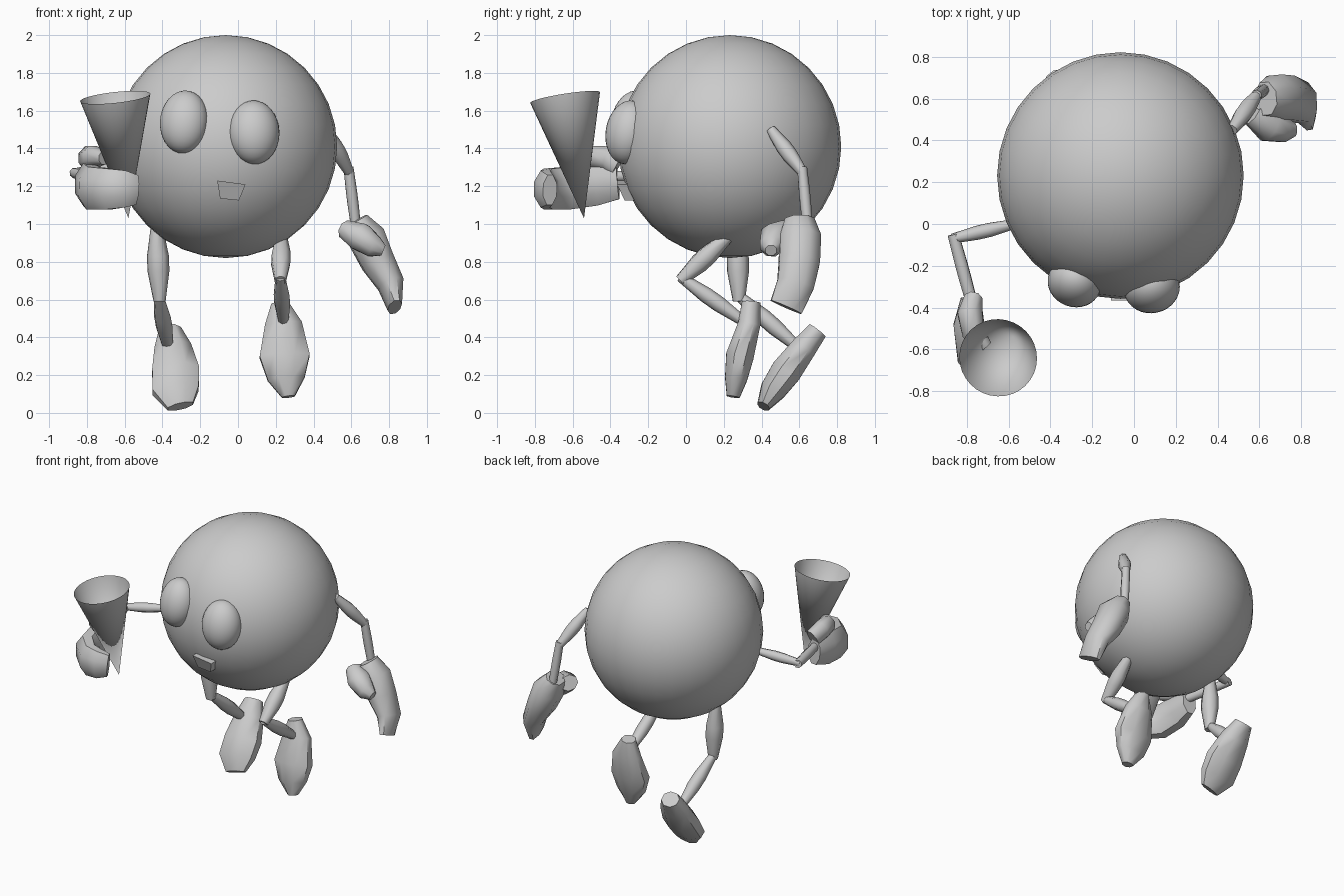
import bpy, bmesh, math
from mathutils import Vector, Matrix

if "Cube" in bpy.data.objects:
    bpy.data.objects.remove(bpy.data.objects["Cube"])

grey = bpy.data.materials.new("plain_grey")
grey.use_nodes = True
colour = (0.6, 0.6, 0.6, 1)
grey.diffuse_color = colour
grey.node_tree.nodes["Principled BSDF"].inputs["Base Color"].default_value = colour


def finish(name, bm, angle=50, matrix=None):
    """Turn a bmesh into a named, shaded object."""
    if matrix:
        bm.transform(matrix)
    mesh = bpy.data.meshes.new(name)
    bm.to_mesh(mesh)
    bm.free()
    mesh.materials.append(grey)
    ob = bpy.data.objects.new(name, mesh)
    bpy.context.collection.objects.link(ob)
    bpy.ops.object.select_all(action='DESELECT')
    ob.select_set(True)
    bpy.context.view_layer.objects.active = ob
    bpy.ops.object.shade_smooth_by_angle(angle=math.radians(angle))
    return ob


def ellipsoid(name, centre, radii, tilt=0, turn=0):
    bm = bmesh.new()
    bmesh.ops.create_uvsphere(bm, u_segments=32, v_segments=16, radius=1)
    rot = Matrix.Rotation(turn, 4, 'Z') @ Matrix.Rotation(tilt, 4, 'X')
    finish(name, bm, 60, Matrix.Translation(centre) @ rot @ Matrix.Diagonal((*radii, 1)))


def loft(name, sections, side, sides=8):
    """Skin elliptical sections (x, y, z, half width, half thickness)."""
    bm = bmesh.new()
    pts = [Vector(s[:3]) for s in sections]
    rings = []
    for i, (p, s) in enumerate(zip(pts, sections)):
        tangent = (pts[min(i + 1, len(pts) - 1)] - pts[max(i - 1, 0)]).normalized()
        thick = tangent.cross(Vector(side)).normalized()
        wide = thick.cross(tangent)
        angles = [math.tau * (k + 0.5) / sides for k in range(sides)]
        rings.append([bm.verts.new(p + wide * math.cos(a) * s[3] * 1.06
                                   + thick * math.sin(a) * s[4] * 1.06) for a in angles])
    for a, b in zip(rings, rings[1:]):
        for k in range(sides):
            n = (k + 1) % sides
            bm.faces.new((a[k], a[n], b[n], b[k]))
    bm.faces.new(rings[0])
    bm.faces.new(rings[-1])
    bmesh.ops.recalc_face_normals(bm, faces=bm.faces)
    finish(name, bm, 55)


def bone(name, start, end, tip, belly):
    """Limb segment that swells in the middle."""
    a, b = Vector(start), Vector(end)
    radii = ((0, tip), (0.4, belly), (0.6, belly), (1, tip))
    loft(name, [(*a.lerp(b, t), r, r) for t, r in radii], (1, 0.3, 0.1))


# Body and eyes
ellipsoid("body", (-0.065, 0.232, 1.41), (0.59, 0.59, 0.59))
ellipsoid("right_eye", (-0.285, -0.28, 1.54), (0.13, 0.115, 0.168), -0.2, -0.35)
ellipsoid("left_eye", (0.085, -0.305, 1.485), (0.135, 0.12, 0.17), -0.17, 0.2)

# Mouth wedge
bm = bmesh.new()
outline = ((-0.11, -0.365, 1.23), (0.04, -0.365, 1.21), (0.005, -0.325, 1.125), (-0.095, -0.325, 1.135))
face = bm.faces.new([bm.verts.new(p) for p in outline])
back = bmesh.ops.extrude_face_region(bm, geom=[face])["geom"]
bmesh.ops.translate(bm, vec=(0, 0.12, 0), verts=[v for v in back if isinstance(v, bmesh.types.BMVert)])
bmesh.ops.recalc_face_normals(bm, faces=bm.faces)
finish("mouth", bm, 30)

# Open cone held in the right hand
tip, rim = Vector((-0.58, -0.54, 1.03)), Vector((-0.65, -0.64, 1.67))
bm = bmesh.new()
bmesh.ops.create_cone(bm, cap_ends=False, segments=32, radius1=0, radius2=0.187, depth=(rim - tip).length)
bmesh.ops.remove_doubles(bm, verts=bm.verts, dist=0.0001)
turn = (rim - tip).to_track_quat('Z', 'Y').to_matrix().to_4x4()
finish("cone", bm, 60, Matrix.Translation((rim + tip) / 2) @ turn)

# Arms
bone("right_upper_arm", (-0.57, 0.0, 1.31), (-0.87, -0.07, 1.27), 0.022, 0.032)
bone("right_forearm", (-0.865, -0.05, 1.27), (-0.77, -0.4, 1.25), 0.027, 0.03)
bone("left_upper_arm", (0.47, 0.45, 1.5), (0.59, 0.62, 1.27), 0.025, 0.04)
bone("left_forearm", (0.585, 0.615, 1.3), (0.625, 0.645, 0.98), 0.025, 0.028)

# Legs
bone("right_thigh", (-0.43, 0.27, 0.99), (-0.415, 0.28, 0.59), 0.03, 0.055)
bone("right_shin", (-0.42, 0.28, 0.62), (-0.37, 0.6, 0.34), 0.025, 0.042)
bone("left_thigh", (0.23, 0.22, 0.93), (0.225, -0.03, 0.7), 0.03, 0.05)
bone("left_shin", (0.225, -0.03, 0.72), (0.24, 0.31, 0.48), 0.025, 0.04)

# Feet
loft("left_foot", [(0.22, 0.345, 0.585, 0.045, 0.05), (0.24, 0.335, 0.47, 0.1, 0.06),
                   (0.247, 0.285, 0.3, 0.135, 0.075), (0.255, 0.265, 0.18, 0.1, 0.06),
                   (0.267, 0.25, 0.085, 0.035, 0.035)], (1, 0, 0))
loft("right_foot", [(-0.36, 0.695, 0.435, 0.06, 0.055), (-0.345, 0.62, 0.34, 0.1, 0.07),
                    (-0.33, 0.53, 0.22, 0.127, 0.083), (-0.33, 0.46, 0.12, 0.125, 0.07),
                    (-0.305, 0.41, 0.035, 0.07, 0.035)], (1, 0, 0))

# Left mitten: palm with fingers, and thumb
loft("left_palm", [(0.63, 0.6, 1.02, 0.08, 0.06), (0.68, 0.605, 0.93, 0.11, 0.1),
                   (0.74, 0.6, 0.8, 0.11, 0.09), (0.81, 0.58, 0.68, 0.1, 0.07),
                   (0.83, 0.53, 0.56, 0.09, 0.035)], (-0.2, 1, 0.2))
loft("left_thumb", [(0.57, 0.53, 0.97, 0.06, 0.05), (0.65, 0.47, 0.93, 0.08, 0.075),
                    (0.72, 0.45, 0.88, 0.06, 0.06), (0.77, 0.45, 0.86, 0.03, 0.03)], (0, 1, 0))

# Right mitten wrapped around the cone
loft("right_palm", [(-0.78, -0.36, 1.22, 0.09, 0.05), (-0.79, -0.48, 1.21, 0.115, 0.075),
                    (-0.77, -0.63, 1.19, 0.115, 0.08), (-0.68, -0.73, 1.185, 0.11, 0.07),
                    (-0.6, -0.745, 1.185, 0.1, 0.06), (-0.54, -0.72, 1.18, 0.08, 0.04)], (0, 0, 1))
loft("right_thumb", [(-0.77, -0.36, 1.31, 0.07, 0.045), (-0.785, -0.43, 1.35, 0.065, 0.06),
                     (-0.77, -0.52, 1.355, 0.06, 0.055), (-0.71, -0.59, 1.35, 0.035, 0.035)], (0, 0, 1))
